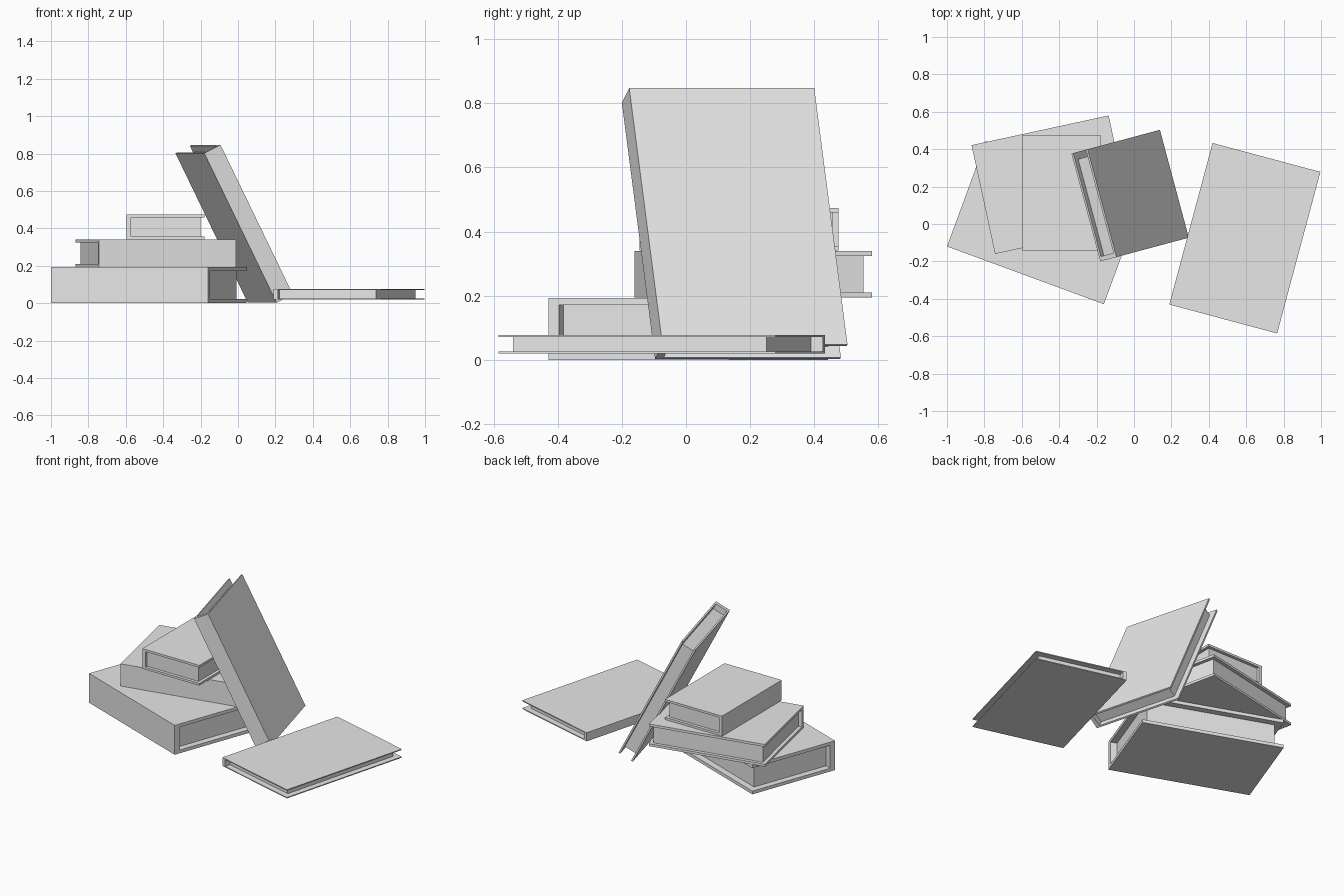
import bpy
import bmesh
from math import radians
from mathutils import Euler, Matrix, Vector

if "Cube" in bpy.data.objects:
    bpy.data.objects.remove(bpy.data.objects["Cube"])

grey = bpy.data.materials.new("plain_grey")
grey.use_nodes = True
grey.diffuse_color = (0.8, 0.8, 0.8, 1)
grey.node_tree.nodes["Principled BSDF"].inputs["Base Color"].default_value = (0.8, 0.8, 0.8, 1)


def extrude_profile(name, profile, start, end, matrix):
    """Extrude a (width, thickness) profile along the spine direction."""
    bm = bmesh.new()
    face = bm.faces.new([bm.verts.new((start, w, t)) for w, t in profile])
    grown = bmesh.ops.extrude_face_region(bm, geom=[face])["geom"]
    verts = [v for v in grown if isinstance(v, bmesh.types.BMVert)]
    bmesh.ops.translate(bm, verts=verts, vec=(end - start, 0, 0))
    bmesh.ops.recalc_face_normals(bm, faces=bm.faces[:])
    mesh = bpy.data.meshes.new(name)
    bm.to_mesh(mesh)
    bm.free()
    mesh.materials.append(grey)
    obj = bpy.data.objects.new(name, mesh)
    obj.matrix_world = matrix
    bpy.context.collection.objects.link(obj)
    return obj


def book(name, corner, yaw, tilt, length, width, thick, spine, inset):
    """Book with its spine along local x, opening toward local +y."""
    rotation = Euler((0, radians(tilt), radians(yaw))).to_matrix().to_4x4()
    matrix = Matrix.Translation(Vector(corner)) @ rotation
    board = thick * 0.11
    top = thick - board
    # Covers and spine as one C-shaped case
    case = [(0, 0), (width, 0), (width, board), (spine, board),
            (spine, top), (width, top), (width, thick), (0, thick)]
    extrude_profile(name + "_cover", case, 0, length, matrix)
    # Page block set back from the three open edges
    edge = width - inset
    pages = [(spine, board), (edge, board), (edge, top), (spine, top)]
    extrude_profile(name + "_pages", pages, inset, length - inset, matrix)


# Stacked books
book("bottom_book", (-1.0, -0.12, 0), -20.2, 0, 0.894, 0.6, 0.193, 0.035, 0.042)
book("middle_book", (-0.743, -0.16, 0.194), 12.2, 0, 0.75, 0.595, 0.146, 0.025, 0.022)
book("top_book", (-0.595, 0.476, 0.341), -90, 0, 0.621, 0.415, 0.133, 0.022, 0.02)

# Book leaning on the stack and book lying beside it
book("leaning_book", (-0.18, -0.2, 0.802), 15, 63.4, 0.894, 0.597, 0.1, 0.025, 0.038)
book("flat_book", (0.42, 0.433, 0.02), -105, 0, 0.894, 0.597, 0.057, 0.025, 0.038)
